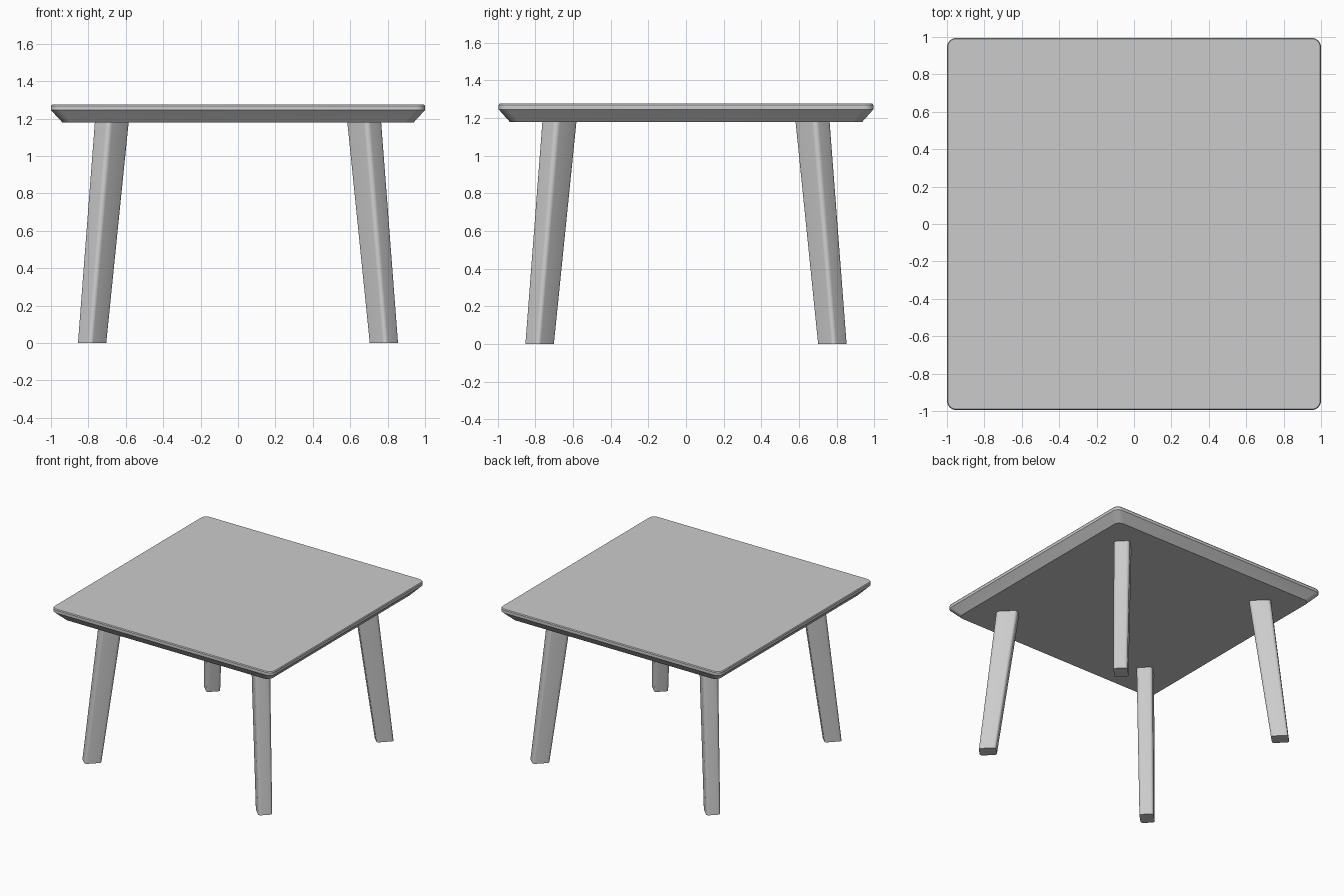
import bpy, bmesh, math
from mathutils import Vector, Matrix

if "Cube" in bpy.data.objects:
    bpy.data.objects.remove(bpy.data.objects["Cube"])


def rounded_rect(w, d, r, z, centre=(0, 0), angle=0, steps=6):
    """Ring of points: rounded rectangle w by d, turned by angle."""
    turn = Matrix.Rotation(angle, 3, 'Z')
    ring = []
    for k, (sx, sy) in enumerate([(1, 1), (-1, 1), (-1, -1), (1, -1)]):
        for i in range(steps + 1):
            a = math.pi / 2 * (k + i / steps)
            p = Vector((sx * (w / 2 - r) + r * math.cos(a),
                        sy * (d / 2 - r) + r * math.sin(a), 0))
            ring.append(turn @ p + Vector((centre[0], centre[1], z)))
    return ring


def loft(name, rings):
    """Closed solid through a stack of rings, bottom to top."""
    bm = bmesh.new()
    loops = [[bm.verts.new(p) for p in ring] for ring in rings]
    n = len(loops[0])
    for lo, hi in zip(loops, loops[1:]):
        for i in range(n):
            j = (i + 1) % n
            bm.faces.new((lo[i], lo[j], hi[j], hi[i]))
    bm.faces.new(loops[0][::-1])
    bm.faces.new(loops[-1])
    bmesh.ops.recalc_face_normals(bm, faces=bm.faces)
    mesh = bpy.data.meshes.new(name)
    bm.to_mesh(mesh)
    bm.free()
    obj = bpy.data.objects.new(name, mesh)
    bpy.context.collection.objects.link(obj)
    bpy.ops.object.select_all(action='DESELECT')
    obj.select_set(True)
    bpy.context.view_layer.objects.active = obj
    bpy.ops.object.shade_smooth_by_angle(angle=math.radians(35))
    return obj


# Table top: thin upright rim above a wide under-bevel
loft("table_top", [
    rounded_rect(1.875, 1.87, 0.05, 1.178),
    rounded_rect(2.0, 1.99, 0.05, 1.245),
    rounded_rect(2.0, 1.99, 0.05, 1.268),
    rounded_rect(1.99, 1.98, 0.045, 1.275),
])

# Splayed, tapered legs, turned to face the corners
for side, sx in (("left", -1), ("right", 1)):
    for end, sy in (("front", -1), ("back", 1)):
        angle = math.atan2(sy, sx)
        loft(f"{end}_{side}_leg", [
            rounded_rect(0.13, 0.107, 0.02, 0.0, (sx * 0.78, sy * 0.777), angle),
            rounded_rect(0.164, 0.122, 0.026, 1.18, (sx * 0.675, sy * 0.672), angle),
        ])
